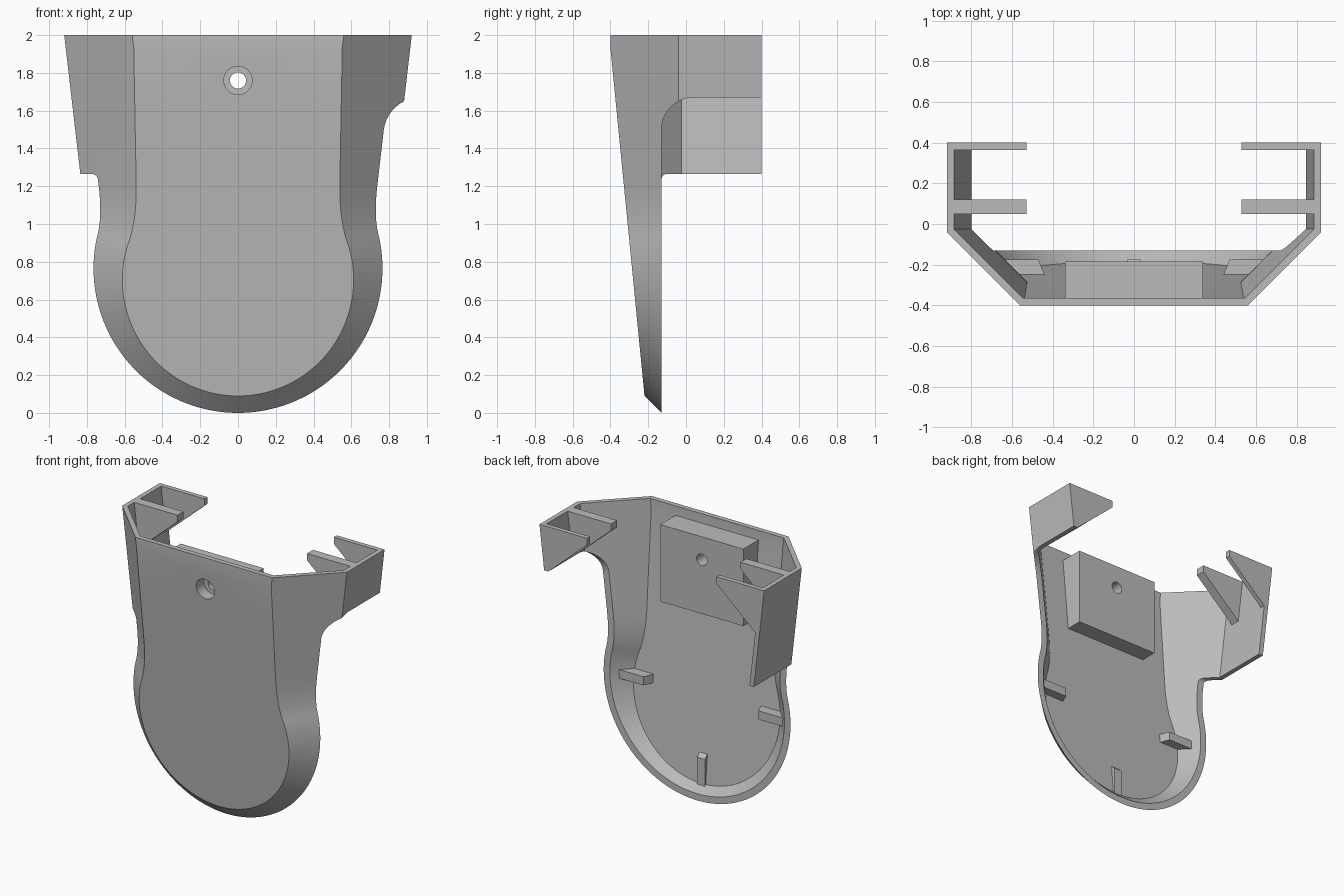
import bpy, bmesh, math
from mathutils import Vector

cube = bpy.data.objects.get("Cube")
if cube:
    bpy.data.objects.remove(cube, do_unlink=True)

grey = bpy.data.materials.new("plain grey")
grey.use_nodes = True
grey.diffuse_color = (0.5, 0.5, 0.5, 1)
grey.node_tree.nodes["Principled BSDF"].inputs["Base Color"].default_value = (0.5, 0.5, 0.5, 1)

RIM_Y, BEND_Y, BACK_Y = -0.13, -0.04, 0.4
WALL, SLANT_WALL = 0.035, 0.05
RADIUS = 0.765


def loft(name, rings):
    """Closed solid through a row of matching point loops, capped at both ends."""
    bm = bmesh.new()
    rows = [[bm.verts.new(p) for p in ring] for ring in rings]
    n = len(rows[0])
    for a, b in zip(rows, rows[1:]):
        for k in range(n):
            j = (k + 1) % n
            bm.faces.new((a[k], a[j], b[j], b[k]))
    bm.faces.new(rows[0])
    bm.faces.new(rows[-1])
    bmesh.ops.remove_doubles(bm, verts=bm.verts, dist=1e-5)
    bmesh.ops.recalc_face_normals(bm, faces=bm.faces)
    mesh = bpy.data.meshes.new(name)
    bm.to_mesh(mesh)
    bm.free()
    mesh.materials.append(grey)
    obj = bpy.data.objects.new(name, mesh)
    bpy.context.collection.objects.link(obj)
    return obj


def activate(obj):
    bpy.ops.object.select_all(action="DESELECT")
    obj.select_set(True)
    bpy.context.view_layer.objects.active = obj


def front_y(z):
    return -0.4 + 0.098 * max(0, 1.93 - z)


def wall_x(z):
    return 0.92 - 0.116 * (2 - z)


def rim_x(z):
    return wall_x(z) + RIM_Y - BEND_Y


# Half outline of the rim, as point plus inward direction in (x, z)
outline = [((rim_x(z), z), (-1, 0)) for z in (2, 1.93, 1.6, 1.2)]
arc_start = math.asin((0.93 - RADIUS) / RADIUS)
start = Vector((rim_x(1.2), 1.2))
ctrl = Vector((rim_x(1.03), 1.03))
end = Vector((RADIUS * math.cos(arc_start), 0.93))
for i in range(1, 9):
    t = i / 9
    p = start * (1 - t) ** 2 + ctrl * 2 * t * (1 - t) + end * t * t
    a = arc_start * t
    outline.append((tuple(p), (-math.cos(a), -math.sin(a))))
for i in range(41):
    a = arc_start + (-math.pi / 2 - arc_start) * i / 40
    c, s = math.cos(a), math.sin(a)
    outline.append(((RADIUS * c, RADIUS + RADIUS * s), (-c, -s)))


def front_point(p, n, inset, depth):
    """Follow the 45 degree flank from the rim down to the sloping front."""
    d = 0.1
    for _ in range(12):
        y = front_y(p[1] + n[1] * (d + inset)) + depth
        d = RIM_Y - y
    return (p[0] + n[0] * (d + inset), y, p[1] + n[1] * (d + inset))


# Dished shell
rings = []
for p, n in outline:
    outer_rim = (p[0], RIM_Y, p[1])
    inner_rim = (p[0] + n[0] * SLANT_WALL, RIM_Y, p[1] + n[1] * SLANT_WALL)
    half = [outer_rim, front_point(p, n, 0, 0)]
    inner = [front_point(p, n, SLANT_WALL, 0.037), inner_rim]
    flip = lambda pts: [(-x, y, z) for x, y, z in reversed(pts)]
    rings.append(half + flip(half) + flip(inner) + inner)
shell = loft("dished_shell", rings)

# Screw block behind the front
block = loft("screw_block", [
    [(x, front_y(z) + 0.02, z), (x, -0.185, z), (-x, -0.185, z), (-x, front_y(z) + 0.02, z)]
    for x, z in ((0.34, 1.36), (0.34, 1.93))])

# Counterbored screw hole
for radius, y0, y1 in ((0.075, -0.6, -0.29), (0.043, -0.6, 0)):
    circle = [(radius * math.cos(k * math.tau / 32), radius * math.sin(k * math.tau / 32)) for k in range(32)]
    cutter = loft("hole_cutter", [[(x, y, 1.76 + z) for x, z in circle] for y in (y0, y1)])
    cutter.hide_render = True
    for target in (shell, block):
        mod = target.modifiers.new("hole", "BOOLEAN")
        mod.operation, mod.object, mod.solver = "DIFFERENCE", cutter, "EXACT"
        activate(target)
        bpy.ops.object.modifier_apply(modifier=mod.name)
    bpy.data.objects.remove(cutter, do_unlink=True)

parts = [shell, block]

# Side walls with a filleted lower edge, and two tapered arms each
for side, label, bottom, fillet in ((1, "left", 1.67, 0.17), (-1, "right", 1.265, 0.03)):
    def lower(y):
        u = max(0, RIM_Y + fillet - y)
        return bottom - fillet + math.sqrt(max(0, fillet ** 2 - u ** 2))

    ys = {RIM_Y + fillet * (1 - math.cos(k * math.pi / 20)) for k in range(11)}
    ys |= {BEND_Y, BEND_Y + SLANT_WALL - WALL, BACK_Y}
    rings = []
    for y in sorted(ys):
        ring = []
        for z, inside in ((2, 0), (lower(y), 0), (lower(y), 1), (2, 1)):
            cut = max(WALL, SLANT_WALL + BEND_Y - y) if inside else max(0, BEND_Y - y)
            ring.append((side * (wall_x(z) - cut), y, z))
        rings.append(ring)
    parts.append(loft(label + "_side_wall", rings))

    arm = [(wall_x(2) - WALL, 2), (0.53, 2), (0.53, 1.95), (wall_x(1.67) - WALL, 1.67)]
    for name, y0, y1 in (("back_arm", 0.365, BACK_Y), ("middle_arm", 0.05, 0.12)):
        loft(f"{label}_{name}", [[(side * x, y, z) for x, z in arm] for y in (y0, y1)])

# Small ribs inside the bowl, drawn along its radius
for label, dx, dz, zc, floor in (("left", 1, 0, 0.74, -0.25), ("right", -1, 0, 0.74, -0.25),
                                 ("bottom", 0, -1, RADIUS, -0.21)):
    profile = [(0.44, floor), (0.47, -0.175), (0.69, -0.175), (0.64 if dz else 0.62, floor)]
    loft(label + "_rib", [[(dx * r + dz * w, y, zc + dz * r + dx * w) for r, y in profile]
                          for w in (-0.032, 0.032)])

# Smooth the rounded parts, keeping corners crisp
for obj in parts:
    activate(obj)
    bpy.ops.object.shade_smooth_by_angle(angle=math.radians(25))
